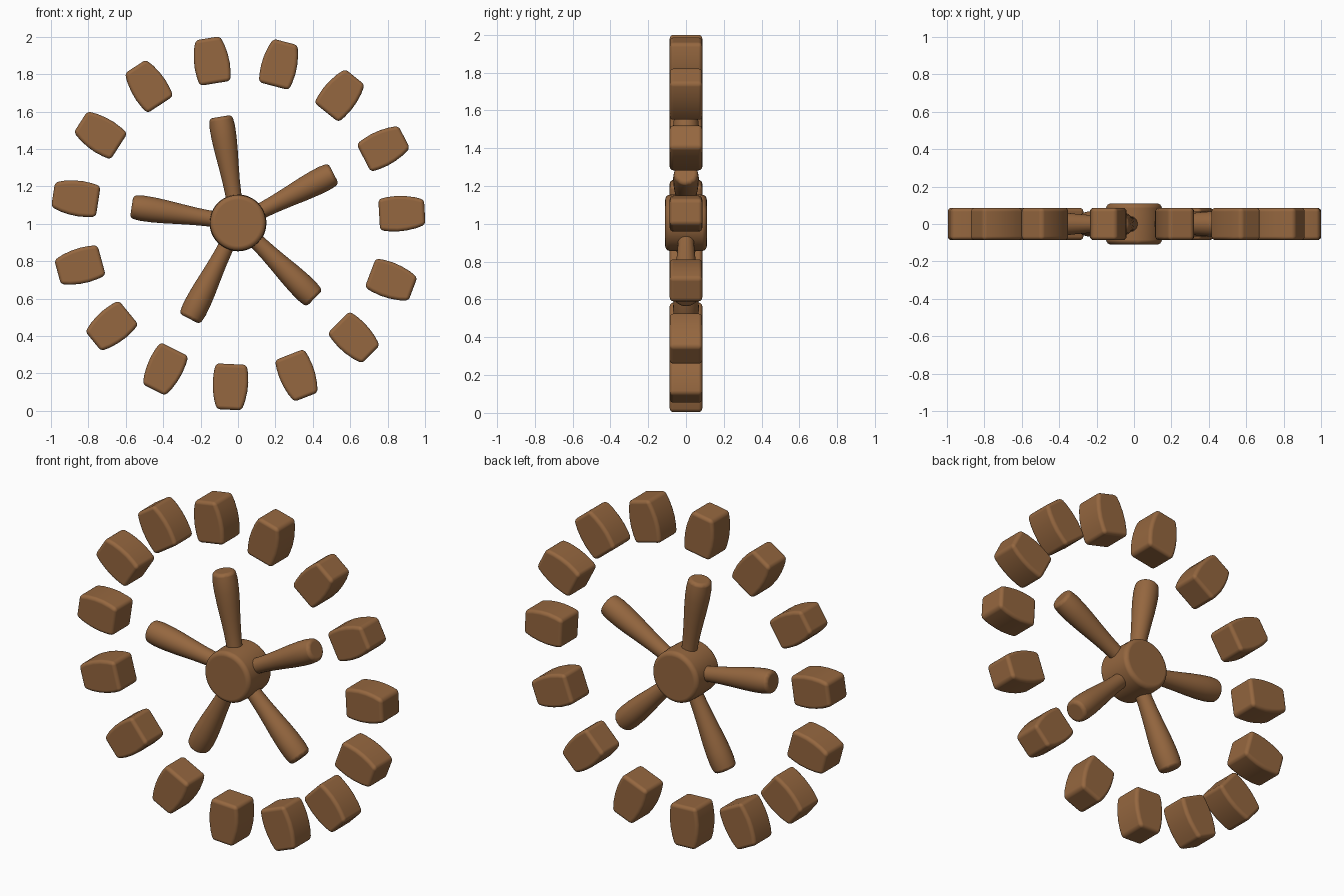
import bpy
import bmesh
from math import pi, radians
from mathutils import Matrix, Vector

default = bpy.data.objects.get("Cube")
if default:
    bpy.data.objects.remove(default, do_unlink=True)

CENTRE = Vector((0, 0, 1.005))
TEETH = 15
SPOKES = 5
START = radians(3.3)
STEP = 2 * pi / TEETH

wood = bpy.data.materials.new("brown_wood")
wood.use_nodes = True
wood.diffuse_color = (0.30, 0.135, 0.05, 1)
wood.node_tree.nodes["Principled BSDF"].inputs["Base Color"].default_value = wood.diffuse_color


def finish_mesh(bm, name):
    bmesh.ops.recalc_face_normals(bm, faces=bm.faces)
    for face in bm.faces:
        face.smooth = True
    mesh = bpy.data.meshes.new(name)
    bm.to_mesh(mesh)
    bm.free()
    mesh.materials.append(wood)
    return mesh


def lathe(name, profile, sides=32):
    """Spin (distance, radius) points about the x axis; the ends sit on the axis."""
    bm = bmesh.new()
    verts = [bm.verts.new((x, 0, r)) for x, r in profile]
    edges = [bm.edges.new(pair) for pair in zip(verts, verts[1:])]
    bmesh.ops.spin(bm, geom=verts + edges, cent=(0, 0, 0), axis=(1, 0, 0),
                   angle=2 * pi, steps=sides)
    bmesh.ops.remove_doubles(bm, verts=bm.verts, dist=0.0005)
    return finish_mesh(bm, name)


def tooth_mesh(half_outline, half_depth):
    """Barrel-sided block, mirrored outline extruded through the depth."""
    outline = half_outline + [(r, -w) for r, w in reversed(half_outline)]
    bm = bmesh.new()
    face = bm.faces.new([bm.verts.new((r, -half_depth, w)) for r, w in outline])
    extruded = bmesh.ops.extrude_face_region(bm, geom=[face])["geom"]
    moved = [v for v in extruded if isinstance(v, bmesh.types.BMVert)]
    bmesh.ops.translate(bm, verts=moved, vec=(0, 2 * half_depth, 0))
    return finish_mesh(bm, "tooth")


def place(name, mesh, angle, bevel):
    """Point the mesh's x axis outwards at an angle in the front plane."""
    obj = bpy.data.objects.new(name, mesh)
    bpy.context.collection.objects.link(obj)
    obj.matrix_world = Matrix.Translation(CENTRE) @ Matrix.Rotation(-angle, 4, "Y")
    mod = obj.modifiers.new("rounded_edges", "BEVEL")
    mod.width = bevel
    mod.segments = 4
    mod.limit_method = "ANGLE"
    mod.angle_limit = radians(40)
    mod.harden_normals = True
    return obj


# Hub: short drum lying front to back
hub = place("hub", lathe("hub", [(-0.11, 0), (-0.11, 0.148), (0, 0.152),
                                 (0.11, 0.148), (0.11, 0)], 48), 0, 0.025)
hub.rotation_euler = (0, 0, pi / 2)

# Spokes: round clubs that swell towards the tip
spoke = lathe("spoke", [(0.08, 0), (0.08, 0.043), (0.16, 0.043), (0.23, 0.047),
                        (0.31, 0.054), (0.39, 0.062), (0.46, 0.067),
                        (0.52, 0.068), (0.575, 0.062), (0.575, 0)])
for i in range(SPOKES):
    place(f"spoke_{i + 1}", spoke, START + STEP * (1 + i * TEETH // SPOKES), 0.02)

# Teeth: loose ring of barrel-sided blocks, narrower outwards
tooth = tooth_mesh([(0.756, 0.083), (0.80, 0.091), (0.85, 0.095),
                    (0.90, 0.092), (0.95, 0.083), (1.0, 0.067)], 0.086)
for i in range(TEETH):
    place(f"tooth_{i + 1}", tooth, START + STEP * i, 0.02)
